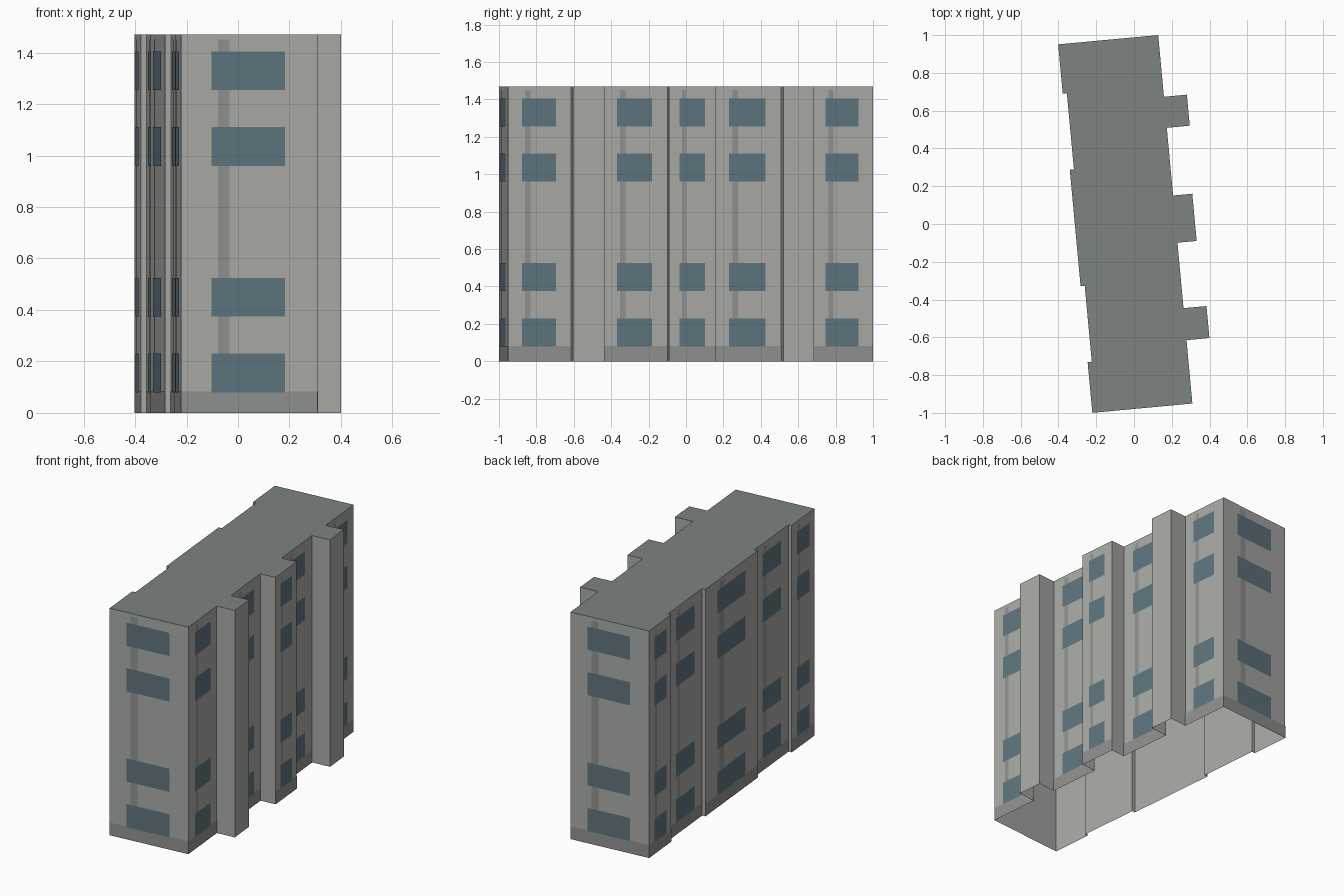
import bpy, math
from mathutils import Vector, Matrix

if "Cube" in bpy.data.objects:
    bpy.data.objects.remove(bpy.data.objects["Cube"])

HEIGHT = 1.47
TURN = Matrix.Rotation(math.radians(5.3), 3, 'Z')
UP = Vector((0, 0, 1))


def material(name, color):
    m = bpy.data.materials.new(name)
    m.diffuse_color = (*color, 1)
    m.use_nodes = True
    m.node_tree.nodes["Principled BSDF"].inputs["Base Color"].default_value = m.diffuse_color
    return m


def mesh_object(name, faces, mat):
    """Build one object from a list of faces, each a list of points."""
    verts, index = [], []
    for face in faces:
        index.append(range(len(verts), len(verts) + len(face)))
        verts += face
    mesh = bpy.data.meshes.new(name)
    mesh.from_pydata([tuple(v) for v in verts], [], [list(i) for i in index])
    mesh.materials.append(mat)
    obj = bpy.data.objects.new(name, mesh)
    bpy.context.collection.objects.link(obj)
    return obj


def wall_panel(a, b, u0, u1, z0, z1, offset=0.0):
    """Upright rectangle on wall a-b between fractions u0 and u1."""
    out = (b - a).cross(UP).normalized() * offset
    p, q = a.lerp(b, u0) + out, a.lerp(b, u1) + out
    return [p + UP * z0, q + UP * z0, q + UP * z1, p + UP * z1]


# Footprint, counter-clockwise: front edge, right bays, back edge, left recesses
RIGHT, LEFT, RECESS = 0.22, -0.312, -0.29
FRONT, BACK = -0.975, 0.984
plan = [(LEFT, FRONT), (RIGHT, FRONT)]
for y0, y1, x in [(-0.638, -0.468, 0.342), (-0.12, 0.131, 0.322), (0.491, 0.656, 0.342)]:
    plan += [(RIGHT, y0), (x, y0), (x, y1), (RIGHT, y1)]
plan += [(RIGHT, BACK), (LEFT, BACK)]
for y0, y1 in [(0.722, 0.318), (-0.302, -0.706)]:
    plan += [(LEFT, y0), (RECESS, y0), (RECESS, y1), (LEFT, y1)]
corners = [TURN @ Vector((x, y, 0)) for x, y in plan]
walls = list(zip(corners, corners[1:] + corners[:1]))

wall_mat = material("wall_grey", (0.40, 0.41, 0.385))
trim_mat = material("trim_grey", (0.28, 0.29, 0.27))
roof_mat = material("roof_grey", (0.20, 0.23, 0.22))
glass_mat = material("window_blue", (0.115, 0.18, 0.21))

# Shell: outer walls with an open underside, and a flat roof
mesh_object("walls", [wall_panel(a, b, 0, 1, 0, HEIGHT) for a, b in walls], wall_mat)
mesh_object("roof", [[c + UP * HEIGHT for c in corners]], roof_mat)

# Facade details on every wide wall; narrow return walls stay blank
wide = [(a, b) for a, b in walls if (b - a).length > 0.2]
rows = [(0.08, 0.23), (0.375, 0.525), (0.96, 1.11), (1.255, 1.405)]
mesh_object("base_band", [wall_panel(a, b, 0, 1, 0, 0.083, 0.001) for a, b in wide], trim_mat)
mesh_object("vertical_strips",
            [wall_panel(a, b, 0.27, 0.355, 0.083, 1.45, 0.001) for a, b in wide], trim_mat)
mesh_object("windows",
            [wall_panel(a, b, 0.22, 0.762, z0, z1, 0.003) for a, b in wide for z0, z1 in rows],
            glass_mat)
